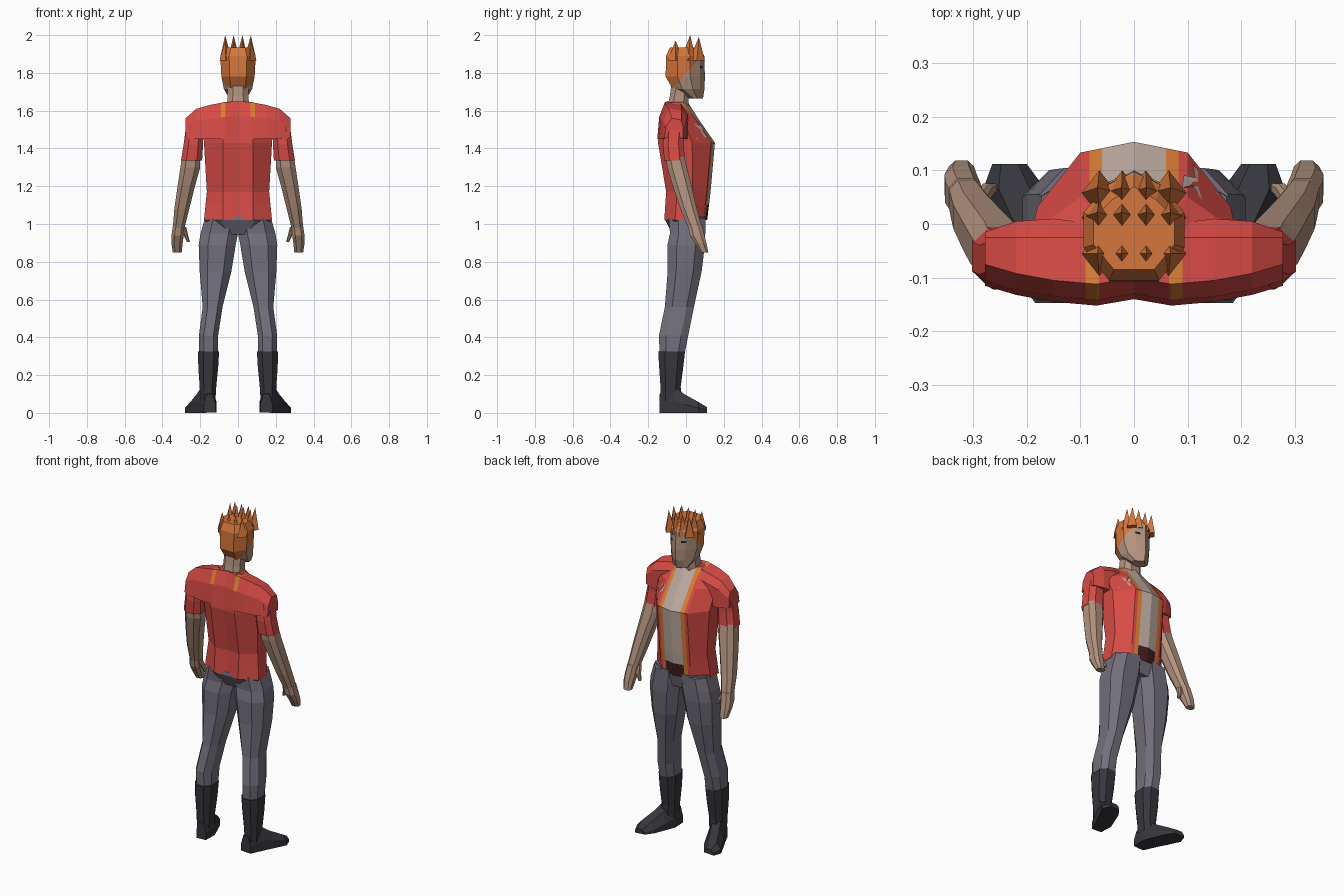
import bpy, bmesh
from mathutils import Vector
from mathutils.bvhtree import BVHTree

if "Cube" in bpy.data.objects:
    bpy.data.objects.remove(bpy.data.objects["Cube"])


def material(name, rgb):
    m = bpy.data.materials.new(name)
    m.diffuse_color = (*rgb, 1)
    m.use_nodes = True
    m.node_tree.nodes["Principled BSDF"].inputs["Base Color"].default_value = m.diffuse_color
    return m


RED = material("jacket red", (.68, .07, .06))
SKIN = material("skin", (.45, .29, .21))
CHEST = material("chest skin", (.52, .41, .36))
TRIM = material("jacket trim orange", (.70, .21, .035))
HAIR = material("hair orange", (.66, .18, .045))
PANTS = material("trouser grey", (.17, .16, .20))
BOOT = material("boot black", (.037, .038, .046))
BELT = material("belt maroon", (.06, .013, .014))
EYE = material("eye dark", (.012, .012, .015))


def finish(name, bm, mats):
    bmesh.ops.recalc_face_normals(bm, faces=bm.faces)
    me = bpy.data.meshes.new(name)
    bm.to_mesh(me)
    bm.free()
    for m in mats:
        me.materials.append(m)
    ob = bpy.data.objects.new(name, me)
    bpy.context.collection.objects.link(ob)
    return ob


def loft(name, rings, mats, cuts=(), rule=None, side=1):
    """Skin closed rings, cut along planes, colour faces by a rule."""
    bm = bmesh.new()
    vs = [[bm.verts.new((p[0] * side, p[1], p[2])) for p in r] for r in rings]
    n = len(vs[0])
    for a, b in zip(vs, vs[1:]):
        for i in range(n):
            bm.faces.new((a[i], a[(i + 1) % n], b[(i + 1) % n], b[i]))
    bm.faces.new(vs[0])
    bm.faces.new(vs[-1])
    for co, no in cuts:
        bmesh.ops.bisect_plane(bm, geom=bm.verts[:] + bm.edges[:] + bm.faces[:],
                               plane_co=co, plane_no=no)
    bmesh.ops.recalc_face_normals(bm, faces=bm.faces)
    bm.normal_update()
    if rule:
        for f in bm.faces:
            f.material_index = rule(f.calc_center_median(), f.normal)
    return finish(name, bm, mats)


def octagon(z, x0, x1, y0, y1, k=.5):
    cx, cy, rx, ry = (x0 + x1) / 2, (y0 + y1) / 2, (x1 - x0) / 2, (y1 - y0) / 2
    return [(cx + rx * a, cy + ry * b, z) for a, b in
            ((1, k), (k, 1), (-k, 1), (-1, k), (-1, -k), (-k, -1), (k, -1), (1, -k))]


def tube(name, table, mats, side=1, **kw):
    return loft(name, [octagon(*row) for row in table], mats, side=side, **kw)


def mirrored(half):
    """Complete a half ring that starts on x = 0 (and may end on it)."""
    return half + [(-x, y, z) for x, y, z in reversed(half) if x > 1e-6]


def decal(name, target, outline, mat, lift=.005):
    """Thin patch projected on the front (+y) side of a part; outline in x, z."""
    me = target.data
    tree = BVHTree.FromPolygons([v.co for v in me.vertices], [p.vertices[:] for p in me.polygons])
    bm = bmesh.new()
    cx = sum(p[0] for p in outline) / len(outline)
    cz = sum(p[1] for p in outline) / len(outline)
    vs = []
    for x, z in [(cx, cz)] + outline:
        hit, no, _, _ = tree.ray_cast(Vector((x, 1, z)), Vector((0, -1, 0)))
        vs.append(bm.verts.new(hit + no * lift))
    for i in range(1, len(vs)):
        bm.faces.new((vs[0], vs[i], vs[i % (len(vs) - 1) + 1]))
    ob = finish(name, bm, [mat])
    if ob.data.polygons[0].normal.y < 0:
        ob.data.flip_normals()
    return ob


X = Vector((1, 0, 0))

# Torso: jacket open over the chest, trim down each edge, belt at the waist
rings = []
for z, yf, fx, w, yb in ((1.02, .112, .10, .18, -.115), (1.17, .13, .10, .165, -.105),
                         (1.43, .153, .10, .18, -.148), (1.55, .07, .10, .19, -.14),
                         (1.645, .01, .05, .075, -.10)):
    m, h = (yf + yb) / 2, (yf - yb) / 2
    rings.append(mirrored([(0, yf, z), (fx, yf - .02, z), (w, m + .2 * h, z),
                           (w, m - .5 * h, z), (fx * .8, yb, z), (0, yb + .008, z)]))


def torso_rule(c, n):
    if n.y < .1 or c.y < -.03 or abs(c.x) > .083:
        return 0
    if abs(c.x) > .06:
        return 2
    return 3 if c.z < 1.1 else 1


torso = loft("jacket_torso", rings, [RED, CHEST, TRIM, BELT],
             [((x, 0, 0), X) for x in (-.083, -.06, .06, .083)] + [((0, 0, 1.1), (0, 0, 1))],
             torso_rule)

# Shoulder yoke running across the back and over both shoulders
half = ((0, 1.65, 1.45, -.14, .0), (.07, 1.645, 1.45, -.152, .0), (.15, 1.63, 1.45, -.145, .01),
        (.22, 1.61, 1.45, -.132, .005), (.278, 1.56, 1.455, -.115, -.015))
stations = [(-s[0], *s[1:]) for s in reversed(half[1:])] + list(half)
yoke = [[(x, yb + .04, zt), (x, -.025, zt - .01), (x, yf, zt - .05), (x, yf, zb),
         (x, yb, zb), (x, yb + .01, zt * .6 + zb * .4)] for x, zt, zb, yb, yf in stations]
loft("jacket_shoulders", yoke, [RED, TRIM],
     [((x, 0, 0), X) for x in (-.09, -.065, .065, .09)],
     lambda c, n: int(.065 < abs(c.x) < .09 and n.z > .3))

# Torn patch on one side of the chest
decal("chest_patch", torso, [(.088, 1.535), (.105, 1.515), (.122, 1.53), (.128, 1.50), (.155, 1.485),
                             (.14, 1.47), (.158, 1.445), (.128, 1.462), (.105, 1.455),
                             (.11, 1.485), (.092, 1.50)], CHEST, .006)

# Neck
tube("neck", [(1.61, -.06, .06, -.10, .012), (1.68, -.055, .055, -.085, .015),
              (1.76, -.055, .055, -.075, .04)], [SKIN])

# Head with a sloping hairline
rings = []
for z, w, yf, yb in ((1.665, .045, .09, .015), (1.715, .075, .098, -.07), (1.78, .088, .10, -.108),
                     (1.89, .094, .097, -.105), (1.935, .075, .07, -.085)):
    m, h = (yf + yb) / 2, (yf - yb) / 2
    rings.append(mirrored([(0, yf, z), (.55 * w, yf - .025, z), (w, m + .25 * h, z),
                           (w, m - .4 * h, z), (.5 * w, yb, z)]))
slope = Vector((0, -.19, .175))
root = Vector((0, -.08, 1.71))
head = loft("head", rings, [SKIN, HAIR], [(root, slope)],
            lambda c, n: int((c - root).dot(slope) > 0))

# Hair spikes in three rows
bm = bmesh.new()
for y, top, lean in ((-.055, 1.972, 0), (.012, 2.0, .01), (.058, 1.99, .01)):
    for x in (-.068, -.023, .023, .068):
        tip = bm.verts.new((x, y + lean, top))
        base = [bm.verts.new((x * .95 + dx, y + dy, 1.865)) for dx, dy in
                ((.033, 0), (0, .042), (-.033, 0), (0, -.042))]
        bm.faces.new(base)
        for i in range(4):
            bm.faces.new((base[i], base[(i + 1) % 4], tip))
finish("hair_spikes", bm, [HAIR])

# Pelvis
tube("trouser_seat", [(1.04, -.172, .172, -.108, .105), (1.02, -.178, .178, -.11, .103),
                      (.945, -.10, .10, -.07, .085)], [PANTS])

for s, tag in ((1, "right"), (-1, "left")):
    # Eye
    decal(tag + "_eye", head, [(s * .026, 1.822), (s * .05, 1.825), (s * .052, 1.838),
                               (s * .028, 1.836)], EYE, .003)
    # Sleeve and arm
    tube(tag + "_sleeve", [(1.52, .185, .275, -.115, -.01), (1.42, .185, .288, -.122, -.012),
                           (1.335, .19, .302, -.115, -.005)], [RED], s)
    tube(tag + "_arm", [(1.37, .20, .295, -.108, -.012), (1.30, .20, .305, -.10, .005),
                        (1.2, .228, .32, -.07, .03), (1.08, .258, .337, -.03, .058),
                        (.98, .283, .345, .012, .085)], [SKIN], s)
    # Hand and thumb
    tube(tag + "_hand", [(.99, .283, .345, .01, .085), (.94, .287, .352, .02, .098),
                         (.90, .293, .353, .045, .108), (.85, .298, .345, .075, .118)], [SKIN], s)
    tube(tag + "_thumb", [(.985, .275, .305, .025, .06), (.94, .264, .287, .045, .075),
                          (.905, .255, .27, .058, .076)], [SKIN], s)
    # Trouser leg
    tube(tag + "_trouser_leg", [(1.03, .0, .175, -.09, .104), (.95, .0, .198, -.085, .102),
                                (.89, .012, .208, -.098, .10), (.75, .035, .203, -.097, .083),
                                (.56, .082, .187, -.112, .042), (.41, .105, .207, -.143, .012),
                                (.31, .105, .205, -.14, -.008)], [PANTS], s)
    # Boot shaft
    tube(tag + "_boot_shaft", [(.325, .10, .212, -.147, -.005), (.24, .105, .21, -.142, -.015),
                               (.14, .115, .203, -.135, -.028), (.06, .12, .20, -.135, -.025)],
         [BOOT], s)
    # Foot, turned outwards
    foot = []
    for y, cx, hw, zt in ((-.14, .15, .032, .10), (-.06, .167, .052, .14), (-.01, .19, .055, .10),
                          (.065, .223, .058, .058), (.112, .232, .032, .03)):
        foot.append([(cx - hw, y, .003), (cx + hw, y, 0), (cx + hw, y, zt * .45),
                     (cx + hw * .5, y, zt), (cx - hw * .5, y, zt), (cx - hw, y, zt * .45)])
    loft(tag + "_foot", foot, [BOOT], side=s)
